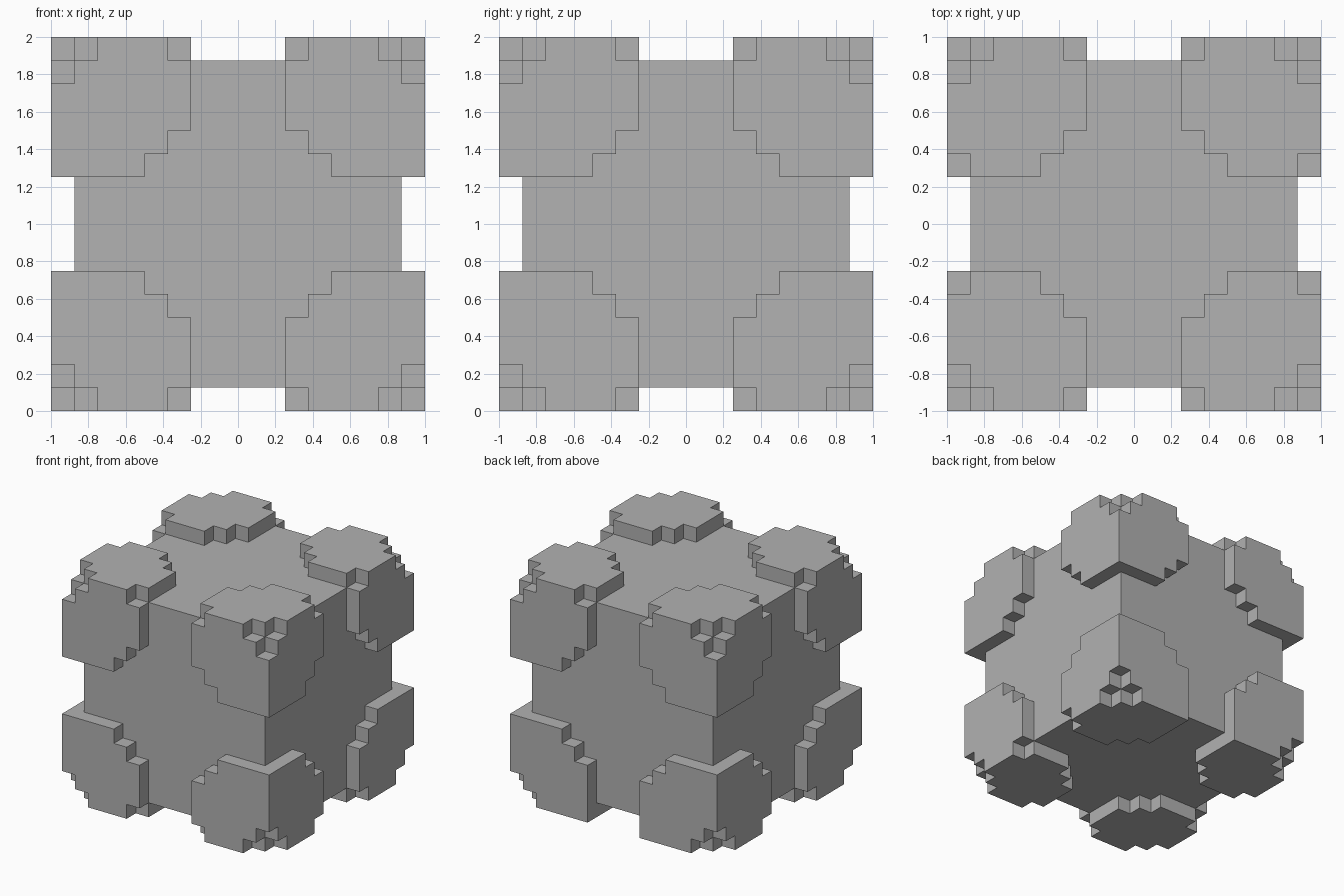
import bpy
import bmesh
from itertools import product
from mathutils import Vector

STEP = 0.125   # size of one block
PAD = 6        # blocks along each edge of a corner pad

if "Cube" in bpy.data.objects:
    bpy.data.objects.remove(bpy.data.objects["Cube"], do_unlink=True)

grey = bpy.data.materials.new("plain_grey")
grey.use_nodes = True
colour = (0.445, 0.445, 0.445, 1)
grey.diffuse_color = colour
grey.node_tree.nodes["Principled BSDF"].inputs["Base Color"].default_value = colour


def make_object(name, bm):
    mesh = bpy.data.meshes.new(name)
    bm.to_mesh(mesh)
    bm.free()
    mesh.materials.append(grey)
    obj = bpy.data.objects.new(name, mesh)
    obj.location.z = 1
    bpy.context.collection.objects.link(obj)
    return obj


def pad_cells(sy, sz):
    """Blocks of one pad, counted inwards from the outer corner."""
    cells = set()
    for cell in product(range(PAD), repeat=3):
        if min(cell) > 0 or sum(cell) <= 1 or sum(cell) >= 9:
            continue
        # clipped ends of the horizontal edges
        if cell == (0, 5, 0):
            continue
        if cell == (5, 0, 0) and not (sy > 0 and sz < 0):
            continue
        cells.add(cell)
    return cells


def build_pad(name, signs):
    cells = pad_cells(signs[1], signs[2])
    bm = bmesh.new()
    for cell in cells:
        for axis, side in product(range(3), (0, 1)):
            beside = list(cell)
            beside[axis] += 1 if side else -1
            # skip faces shared with another block or with the core
            if tuple(beside) in cells or min(beside) >= 1:
                continue
            u, v = (axis + 1) % 3, (axis + 2) % 3
            ring = []
            for du, dv in ((0, 0), (1, 0), (1, 1), (0, 1)):
                p = list(cell)
                p[axis] += side
                p[u] += du
                p[v] += dv
                ring.append(bm.verts.new([s * (1 - STEP * c) for s, c in zip(signs, p)]))
            face = bm.faces.new(ring)
            face.normal_update()
            outward = Vector((0, 0, 0))
            outward[axis] = signs[axis] * (-1 if side else 1)
            if face.normal.dot(outward) < 0:
                face.normal_flip()
    bmesh.ops.remove_doubles(bm, verts=bm.verts, dist=0.001)
    bmesh.ops.dissolve_limit(bm, angle_limit=0.01, verts=bm.verts, edges=bm.edges)
    make_object(name, bm)


# Central block
core = bmesh.new()
bmesh.ops.create_cube(core, size=2 - 2 * STEP)
make_object("core_block", core)

# Stepped pads wrapped around the eight corners
for sx, sy, sz in product((-1, 1), repeat=3):
    name = "_".join(("top" if sz > 0 else "bottom", "back" if sy > 0 else "front",
                     "left" if sx > 0 else "right", "corner_pad"))
    build_pad(name, (sx, sy, sz))
